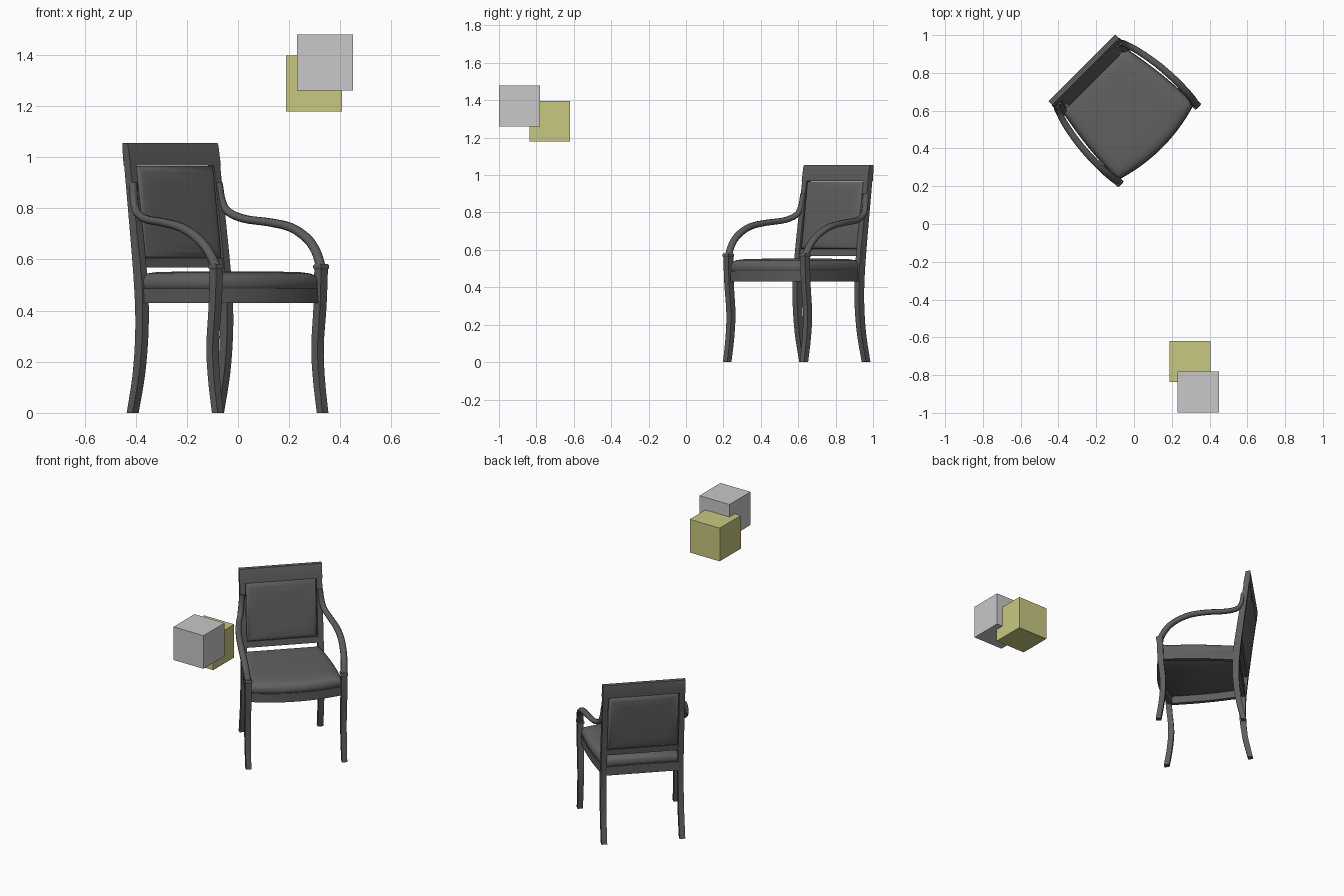
import bpy, bmesh, math
from mathutils import Matrix, Vector

if "Cube" in bpy.data.objects:
    bpy.data.objects.remove(bpy.data.objects["Cube"], do_unlink=True)


def material(name, rgb):
    m = bpy.data.materials.new(name)
    m.use_nodes = True
    m.diffuse_color = (*rgb, 1)
    m.node_tree.nodes["Principled BSDF"].inputs["Base Color"].default_value = (*rgb, 1)
    return m


wood = material("dark wood", (0.11, 0.11, 0.11))
fabric = material("charcoal fabric", (0.12, 0.12, 0.12))
grey = material("light grey", (0.58, 0.58, 0.58))
yellow = material("pale olive yellow", (0.58, 0.58, 0.22))

# The chair is modelled facing -y, then turned and moved into place
PLACE = Matrix.Translation((-0.078, 0.629, 0)) @ Matrix.Rotation(math.radians(45), 4, "Z")


def loft(name, rings, mat, closed=False, place=PLACE, angle=40):
    """Skin a list of point rings; cap the ends, or join them when closed."""
    bm = bmesh.new()
    vs = [[bm.verts.new(p) for p in ring] for ring in rings]
    pairs = list(zip(vs, vs[1:])) + ([(vs[-1], vs[0])] if closed else [])
    for a, b in pairs:
        for i in range(len(a)):
            j = (i + 1) % len(a)
            bm.faces.new((a[i], a[j], b[j], b[i]))
    if not closed:
        bm.faces.new(vs[0])
        bm.faces.new(vs[-1])
    bmesh.ops.recalc_face_normals(bm, faces=bm.faces)
    bm.transform(place)
    mesh = bpy.data.meshes.new(name)
    bm.to_mesh(mesh)
    bm.free()
    mesh.materials.append(mat)
    ob = bpy.data.objects.new(name, mesh)
    bpy.context.collection.objects.link(ob)
    bpy.ops.object.select_all(action="DESELECT")
    ob.select_set(True)
    bpy.context.view_layer.objects.active = ob
    bpy.ops.object.shade_smooth_by_angle(angle=math.radians(angle))
    return ob


def rect(x, y, z, hx, hy):
    return [(x + i * hx, y + j * hy, z) for i, j in ((-1, -1), (1, -1), (1, 1), (-1, 1))]


def smooth(points, steps=4):
    """Catmull-Rom curve through the points."""
    p = [Vector(q) for q in points]
    p = [2 * p[0] - p[1]] + p + [2 * p[-1] - p[-2]]
    out = []
    for i in range(1, len(p) - 2):
        a, b, c, d = p[i - 1:i + 3]
        for k in range(steps):
            t = k / steps
            out.append(0.5 * (2 * b + (c - a) * t + (2 * a - 5 * b + 4 * c - d) * t * t
                              + (3 * b - a - 3 * c + d) * t ** 3))
    return out + [p[-2]]


# Paths for the right half: (x, y, z)
front_leg = smooth([(0.29, -0.288, 0), (0.29, -0.268, 0.13), (0.29, -0.26, 0.26),
                    (0.29, -0.274, 0.42), (0.29, -0.28, 0.565)])
back_leg = smooth([(0.236, 0.236, 0), (0.235, 0.203, 0.15), (0.234, 0.188, 0.3),
                   (0.233, 0.189, 0.44), (0.232, 0.205, 0.6), (0.232, 0.258, 1.0)])
arm = smooth([(0.236, 0.232, 0.9), (0.243, 0.222, 0.83), (0.254, 0.195, 0.785),
              (0.275, 0.125, 0.758), (0.295, 0.01, 0.745), (0.303, -0.1, 0.725),
              (0.302, -0.19, 0.682), (0.297, -0.245, 0.63), (0.29, -0.279, 0.57)])


def arm_rings(s):
    rings = []
    for i, p in enumerate(arm):
        t = (arm[min(i + 1, len(arm) - 1)] - arm[max(i - 1, 0)]).normalized()
        up = t.cross(Vector((1, 0, 0))).normalized()
        f = i / (len(arm) - 1)
        hw, hh = 0.016 + 0.004 * f, 0.013 + 0.005 * f
        ring = []
        for k in range(8):
            a = math.pi * (k + 0.5) / 4
            q = p + Vector((1, 0, 0)) * hw * 1.08 * math.cos(a) + up * hh * 1.08 * math.sin(a)
            ring.append((s * q.x, q.y, q.z))
        rings.append(ring)
    return rings


for side, s in (("left", 1), ("right", -1)):
    loft(f"front_leg_{side}", [rect(s * p.x, p.y, p.z, 0.016 + 0.005 * p.z, 0.016 + 0.005 * p.z)
                               for p in front_leg], wood)
    loft(f"leg_collar_{side}", [rect(s * 0.29, -0.28, z, h, h)
                                for z, h in ((0.56, 0.018), (0.566, 0.022), (0.576, 0.022), (0.582, 0.018))], wood)
    loft(f"back_leg_{side}", [rect(s * p.x, p.y, p.z, 0.017, 0.022 - 0.012 * abs(p.z - 0.5))
                              for p in back_leg], wood)
    loft(f"arm_{side}", arm_rings(s), wood, angle=60)

# Seat outline: tapered sides and bowed front
N = 10
half = []
for i in range(N):
    t = i / N
    half.append((0.235 + 0.052 * t + 0.012 * math.sin(math.pi * t), 0.205 - 0.48 * t))
front = []
for i in range(2 * N + 1):
    u = 1 - i / N
    front.append((0.287 * u, -0.275 - 0.045 * (1 - u * u)))
outline = half + front + [(-x, y) for x, y in reversed(half)]


def seat_ring(scale, z):
    return [(x * scale, (y + 0.04) * scale - 0.04, z) for x, y in outline]


loft("seat_rail", [seat_ring(1, 0.43), seat_ring(1, 0.487), seat_ring(0.91, 0.487),
                   seat_ring(0.91, 0.43)], wood, closed=True)
loft("seat_cushion", [seat_ring(k, z) for k, z in (
    (0.95, 0.478), (0.985, 0.487), (0.995, 0.505), (0.985, 0.522), (0.955, 0.536),
    (0.9, 0.545), (0.8, 0.55), (0.5, 0.553))], fabric, angle=60)


def back_y(z):
    return 0.205 + (z - 0.6) * 0.132


# Backrest rails
loft("top_rail", [rect(0, back_y(z), z, 0.25, h)
                  for z, h in ((0.968, 0.019), (1.045, 0.016), (1.055, 0.013))], wood)
loft("lower_back_rail", [rect(0, back_y(z), z, 0.22, 0.015) for z in (0.568, 0.606)], wood)

# Padded backrest, rounded on both faces
pad = []
for inset, d in ((0.07, -0.027), (0.03, -0.025), (0.012, -0.02), (0.004, -0.012),
                 (0.004, 0.012), (0.012, 0.022), (0.03, 0.028), (0.07, 0.031)):
    hx, lo, hi = 0.216 - inset, 0.602 + inset, 0.97 - inset
    pad.append([(x, back_y(z) + d, z) for x, z in ((-hx, lo), (hx, lo), (hx, hi), (-hx, hi))])
loft("back_pad", pad, fabric, angle=50)

# Two floating cubes
for name, (x, y, z), mat in (("grey_cube", (0.34, -0.89, 1.37), grey),
                             ("yellow_cube", (0.297, -0.728, 1.288), yellow)):
    h = 0.109
    loft(name, [rect(x, y, z - h, h, h), rect(x, y, z + h, h, h)], mat, place=Matrix())
